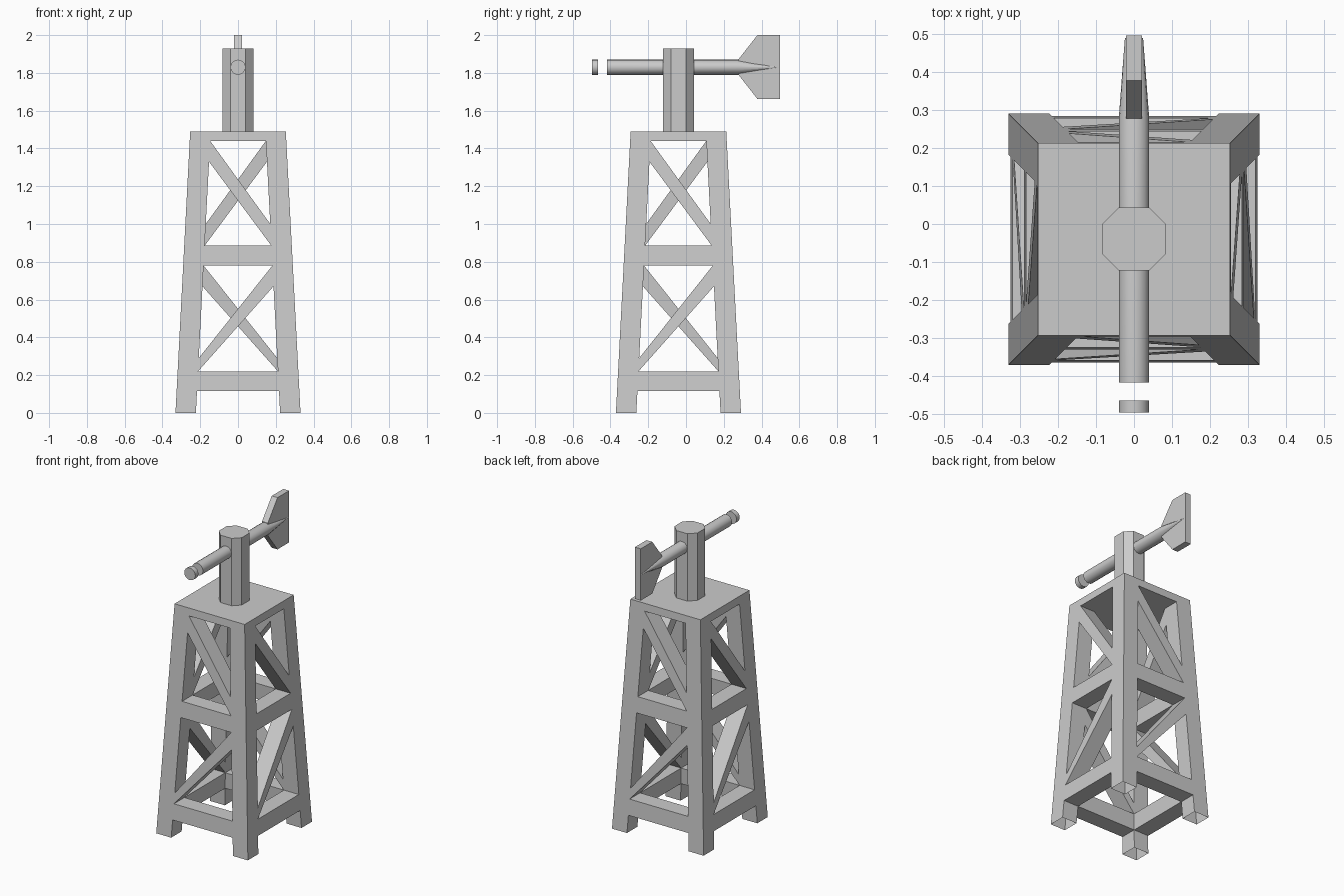
import bpy, bmesh, math
from mathutils import Vector, Matrix

if "Cube" in bpy.data.objects:
    bpy.data.objects.remove(bpy.data.objects["Cube"])

CY = -0.04          # tower axis in y
W = 0.108           # beam thickness
SHAFT_Z = 1.83


def half(z):
    return 0.331 - 0.0523 * z


def make(name, verts, faces, smooth=False):
    bm = bmesh.new()
    vs = [bm.verts.new(v) for v in verts]
    for f in faces:
        bm.faces.new([vs[i] for i in f])
    bmesh.ops.recalc_face_normals(bm, faces=bm.faces)
    me = bpy.data.meshes.new(name)
    bm.to_mesh(me)
    bm.free()
    ob = bpy.data.objects.new(name, me)
    bpy.context.collection.objects.link(ob)
    if smooth:
        bpy.ops.object.select_all(action='DESELECT')
        ob.select_set(True)
        bpy.context.view_layer.objects.active = ob
        bpy.ops.object.shade_smooth_by_angle(angle=math.radians(40))
    return ob


def loft(name, rings, caps=(True, True), smooth=False):
    n = len(rings[0])
    verts = [p for r in rings for p in r]
    faces = [(k * n + i, k * n + (i + 1) % n, (k + 1) * n + (i + 1) % n, (k + 1) * n + i)
             for k in range(len(rings) - 1) for i in range(n)]
    if caps[0]:
        faces.append(tuple(range(n)))
    if caps[1]:
        faces.append(tuple(range((len(rings) - 1) * n, len(rings) * n)))
    return make(name, verts, faces, smooth)


def turned(points, k):
    m = Matrix.Translation((0, CY, 0)) @ Matrix.Rotation(k * math.pi / 2, 4, 'Z')
    return [m @ Vector(p) for p in points]


def beam(name, k, left_low, right_low, right_high, left_high):
    # bar between two legs on side k, open where it enters the legs
    corners = [(-1, left_low), (1, right_low), (1, right_high), (-1, left_high)]
    pts = [(s * (half(z) - W), -half(z) + d, z) for d in (0, W) for s, z in corners]
    make(name, turned(pts, k), [(0, 1, 2, 3), (4, 5, 6, 7), (0, 1, 5, 4), (3, 2, 6, 7)])


# four-sided tower: legs, rails and braces
for k in range(4):
    legs = []
    for z in (0, 1.44):
        h, i = half(z), half(z) - W
        legs.append(turned([(-h, -h, z), (-i, -h, z), (-i, -i, z), (-h, -i, z)], k))
    loft(f"leg_{k}", legs, caps=(False, False))
    beam(f"lower_rail_{k}", k, 0.115, 0.115, 0.22, 0.22)
    beam(f"middle_rail_{k}", k, 0.78, 0.78, 0.885, 0.885)
    beam(f"lower_brace_{k}", k, 0.22, 0.67, 0.78, 0.29)
    beam(f"upper_brace_{k}", k, 1.33, 0.885, 1.0, 1.44)

# tower top platform
loft("platform", [[(sx * half(z), CY + sy * half(z), z)
                   for sx, sy in ((-1, -1), (1, -1), (1, 1), (-1, 1))] for z in (1.44, 1.49)])

# eight-sided post
a, b = 0.083, 0.04
octagon = [(b, -a), (a, -b), (a, b), (b, a), (-b, a), (-a, b), (-a, -b), (-b, -a)]
loft("post", [[(x, CY + y, z) for x, y in octagon] for z in (1.49, 1.93)], smooth=True)


def ring(y, rx, rz, n=16):
    return [(rx * math.cos(2 * math.pi * i / n), y, SHAFT_Z + rz * math.sin(2 * math.pi * i / n))
            for i in range(n)]


# horizontal shaft, flattened to a wedge at the rear, and separate front cap
R = 0.04
loft("shaft", [ring(-0.418, R, R), ring(0.28, R, R), ring(0.49, 0.024, 0.002)], smooth=True)
loft("shaft_cap", [ring(-0.497, R, R), ring(-0.465, R, R)], smooth=True)

# tail vane
vane = [(0.278, 1.872), (0.378, 2.0), (0.497, 2.0), (0.497, 1.662), (0.378, 1.662), (0.278, 1.79)]
loft("tail_vane", [[(x, y, z) for y, z in vane] for x in (-0.021, 0.021)])
